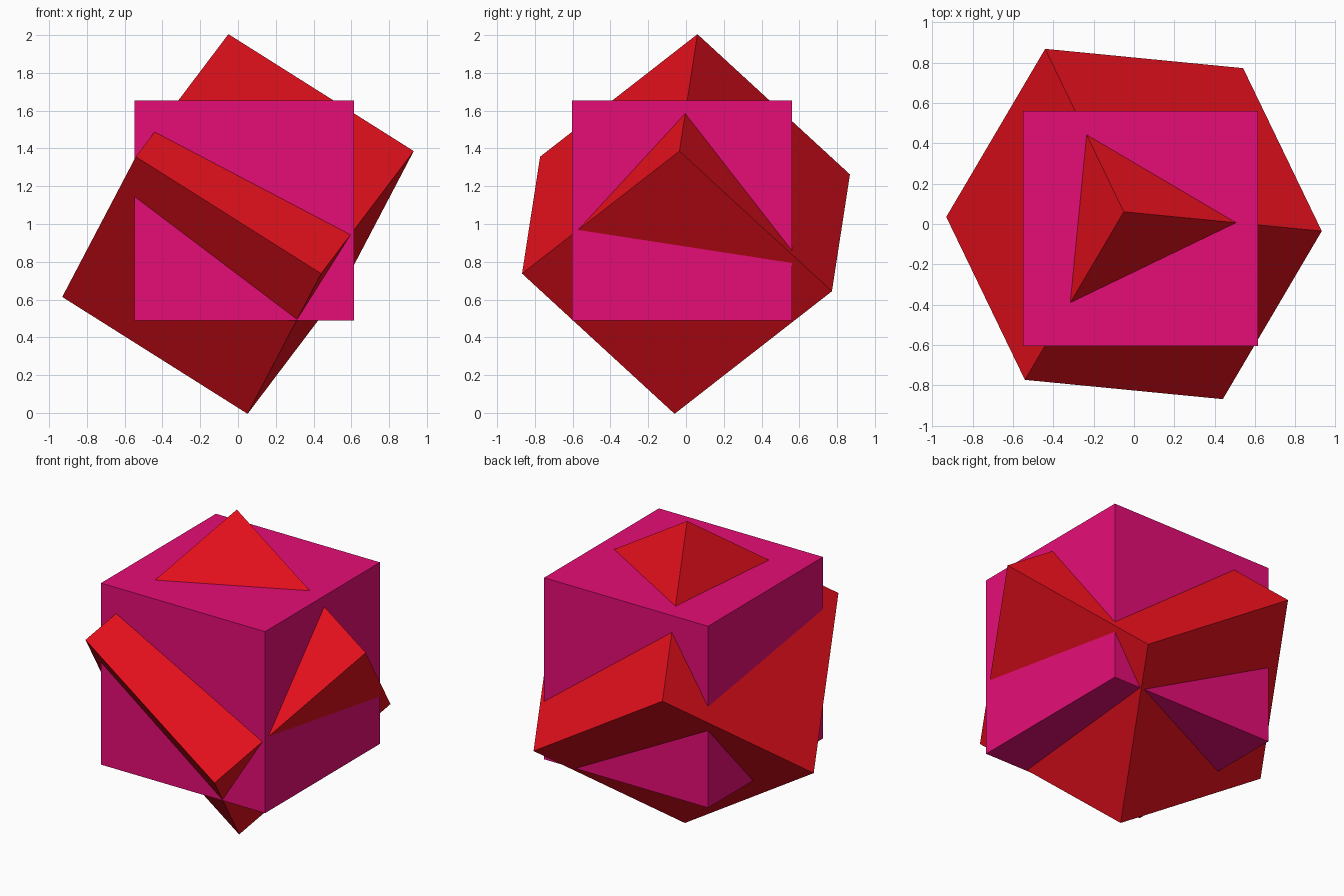
import bpy
from mathutils import Matrix, Vector

if "Cube" in bpy.data.objects:
    bpy.data.objects.remove(bpy.data.objects["Cube"])

SIDE = 1.164


def material(name, color):
    m = bpy.data.materials.new(name)
    m.diffuse_color = color
    m.use_nodes = True
    m.node_tree.nodes["Principled BSDF"].inputs["Base Color"].default_value = m.diffuse_color
    return m


def cube(name, centre, rotation, mat):
    bpy.ops.mesh.primitive_cube_add(size=SIDE, location=centre, rotation=rotation)
    ob = bpy.context.object
    ob.name = name
    ob.data.materials.append(mat)
    return ob


# Upright cube, slightly off centre
cube("upright_cube", (0.033, -0.022, 1.072), (0, 0, 0),
     material("magenta", (0.79, 0.004, 0.18, 1)))

# Tilted cube balanced on a corner: two edge directions leaving its top corner
ex = Vector((0.975, -0.095, -0.615)).normalized()
ey = Vector((-0.49, -0.825, -0.64))
ey = (ey - ex * ey.dot(ex)).normalized()
ez = ex.cross(ey)
turn = Matrix((ex, ey, ez)).transposed().to_euler()
cube("tilted_cube", (0, 0, 1), turn,
     material("red", (0.79, 0.005, 0.012, 1)))
